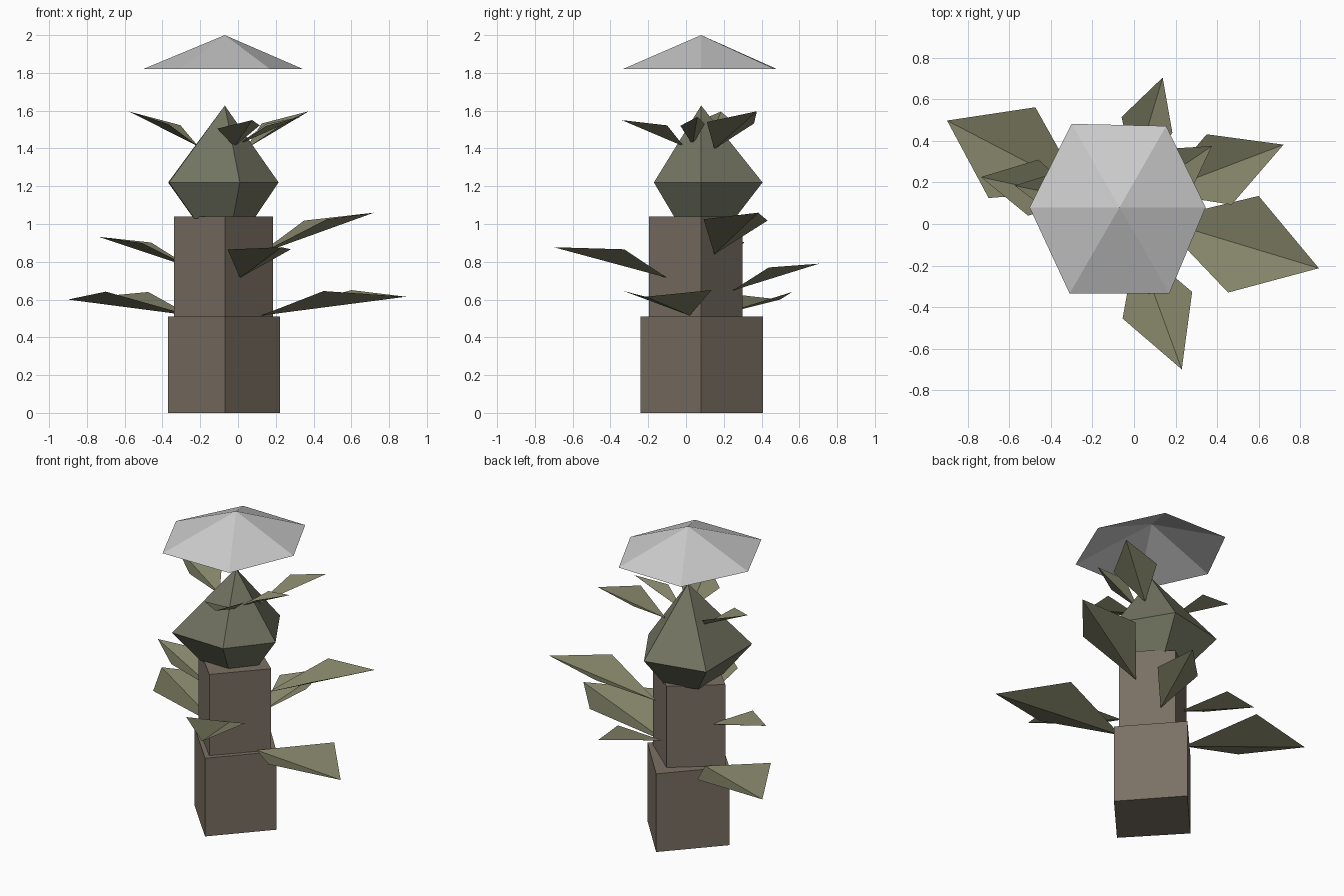
import bpy

AXIS = (-0.07, 0.08)   # shared vertical axis of the stack


def material(name, rgb):
    m = bpy.data.materials.new(name)
    m.diffuse_color = (*rgb, 1)
    return m


BARK = material("bark", (0.20, 0.165, 0.13))
GREEN = material("bulb_green", (0.17, 0.175, 0.12))
LEAF = material("leaf_green", (0.235, 0.235, 0.145))


def make(name, verts, faces, mat=None):
    me = bpy.data.meshes.new(name)
    me.from_pydata(verts, [], faces)
    me.update()
    ob = bpy.data.objects.new(name, me)
    bpy.context.collection.objects.link(ob)
    if mat:
        me.materials.append(mat)
    return ob


def ring_at(ring, z, s=1.0):
    return [(AXIS[0] + (x - AXIS[0]) * s, AXIS[1] + (y - AXIS[1]) * s, z) for x, y in ring]


def bridge(n, a, b):
    return [(a + i, a + (i + 1) % n, b + (i + 1) % n, b + i) for i in range(n)]


def fan(n, a, tip):
    return [(a + i, a + (i + 1) % n, tip) for i in range(n)]


def block(name, ring, z0, z1):
    n = len(ring)
    faces = bridge(n, 0, n) + [tuple(reversed(range(n))), tuple(range(n, 2 * n))]
    make(name, ring_at(ring, z0) + ring_at(ring, z1), faces, BARK)


# Trunk: two diamond-plan blocks (rings run anticlockwise)
block("trunk_lower", [(-0.07, -0.24), (0.222, 0.08), (-0.07, 0.408), (-0.37, 0.08)], 0, 0.51)
block("trunk_upper", [(-0.07, -0.196), (0.184, 0.08), (-0.07, 0.30), (-0.34, 0.08)], 0.51, 1.04)

# Bulb: five-sided, pointed at the top and cut off at the bottom
bulb = [(0.215, 0.08), (0.02, 0.405), (-0.37, 0.32), (-0.365, -0.16), (0.01, -0.17)]
make("bulb",
     ring_at(bulb, 1.03, 0.55) + ring_at(bulb, 1.22) + [(*AXIS, 1.627)],
     bridge(5, 0, 5) + fan(5, 5, 10) + [(4, 3, 2, 1, 0)], GREEN)

# Canopy: open six-sided cone
canopy = [(0.345, 0.08), (0.155, 0.472), (-0.30, 0.482), (-0.503, 0.08), (-0.31, -0.335), (0.17, -0.335)]
make("canopy", ring_at(canopy, 1.82) + [(*AXIS, 2.0)], fan(6, 0, 6))

# Leaves: two triangles folded along base-tip; base, right side, tip, left side
leaves = {
    "leaf_low_right": [(0.12, 0.02, 0.515), (0.453, -0.33, 0.645), (0.89, -0.213, 0.615), (0.60, 0.135, 0.65)],
    "leaf_low_left": [(-0.25, 0.16, 0.515), (-0.475, 0.562, 0.64), (-0.90, 0.498, 0.60), (-0.70, 0.125, 0.642)],
    "leaf_mid_front": [(0.01, -0.10, 0.715), (-0.055, -0.455, 0.865), (0.23, -0.70, 0.877), (0.28, -0.327, 0.866)],
    "leaf_mid_right": [(0.11, 0.15, 0.84), (0.47, 0.093, 1.025), (0.72, 0.382, 1.06), (0.35, 0.432, 1.018)],
    "leaf_mid_left": [(-0.25, 0.12, 0.77), (-0.46, 0.31, 0.902), (-0.737, 0.226, 0.932), (-0.51, 0.04, 0.90)],
    "leaf_mid_back": [(0.0, 0.245, 0.647), (0.185, 0.438, 0.77), (0.138, 0.705, 0.79), (-0.06, 0.515, 0.768)],
    "leaf_top_left": [(-0.21, 0.11, 1.41), (-0.305, 0.27, 1.523), (-0.575, 0.185, 1.595), (-0.37, 0.03, 1.53)],
    "leaf_top_right": [(0.04, 0.15, 1.397), (0.25, 0.11, 1.54), (0.375, 0.375, 1.597), (0.125, 0.36, 1.532)],
    "leaf_top_front": [(-0.02, -0.01, 1.41), (-0.11, -0.19, 1.505), (0.075, -0.34, 1.55), (0.115, -0.10, 1.522)],
    "leaf_top_small": [(0.0, 0.035, 1.42), (0.15, -0.03, 1.52), (0.33, 0.06, 1.567), (0.15, 0.10, 1.53)],
}
for name, pts in leaves.items():
    make(name, pts, [(0, 1, 2), (0, 2, 3)], LEAF)
